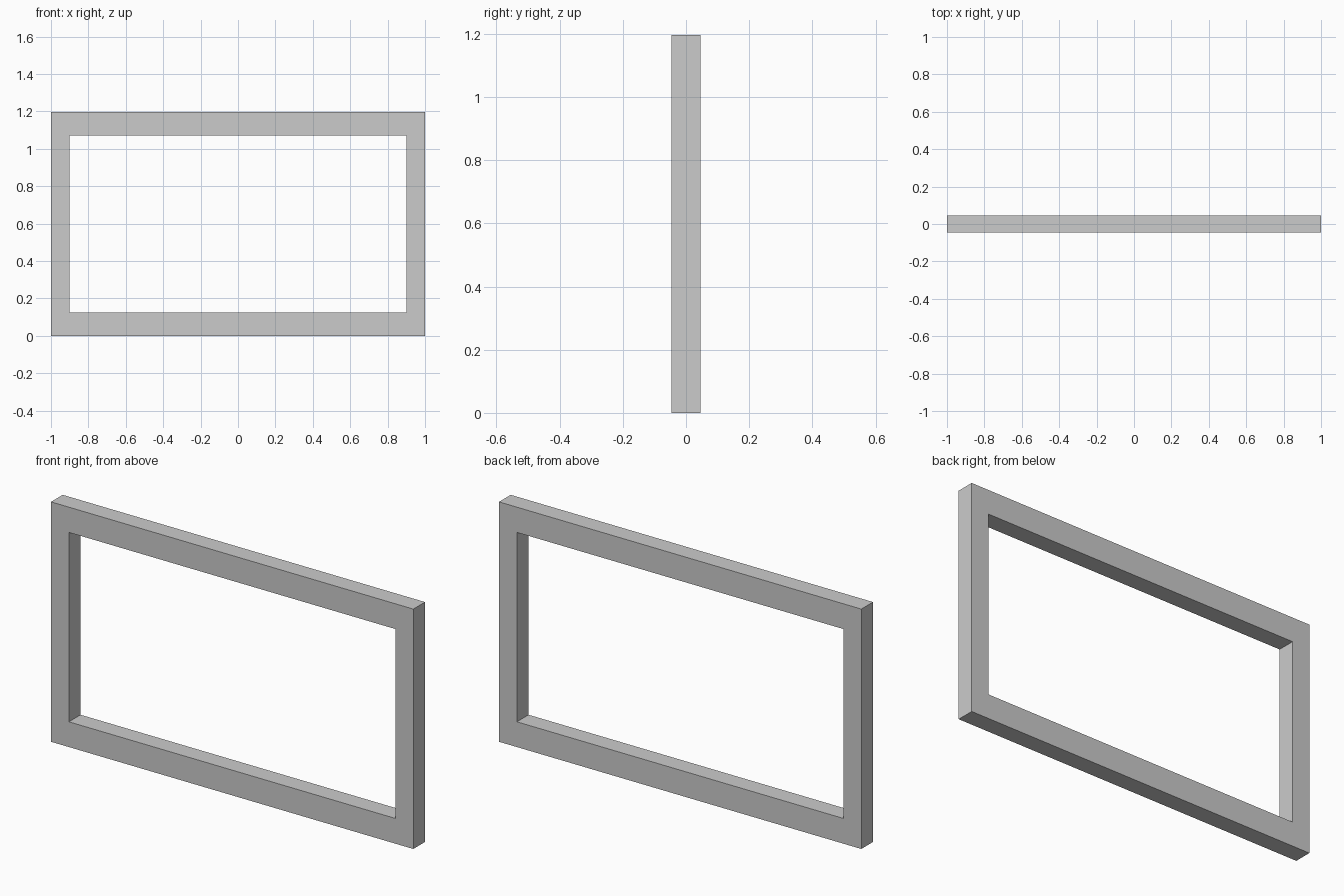
import bpy
import bmesh

if "Cube" in bpy.data.objects:
    bpy.data.objects.remove(bpy.data.objects["Cube"])

HALF_W, HEIGHT, HALF_D = 1.0, 1.197, 0.046
STILE, RAIL = 0.099, 0.126


def rectangle(bm, x, z0, z1, y):
    return [bm.verts.new((px, y, pz)) for px, pz in ((-x, z0), (x, z0), (x, z1), (-x, z1))]


# Rectangular frame: outer and inner loops at front and back, joined all round
bm = bmesh.new()
loops = []
for y, inset in ((-HALF_D, 0), (HALF_D, 0), (HALF_D, 1), (-HALF_D, 1)):
    loops.append(rectangle(bm, HALF_W - STILE * inset, RAIL * inset, HEIGHT - RAIL * inset, y))
for i in range(4):
    a, b = loops[i], loops[(i + 1) % 4]
    for j in range(4):
        k = (j + 1) % 4
        bm.faces.new((a[j], a[k], b[k], b[j]))
bmesh.ops.recalc_face_normals(bm, faces=bm.faces)

mesh = bpy.data.meshes.new("rectangular_frame")
bm.to_mesh(mesh)
bm.free()
bpy.context.collection.objects.link(bpy.data.objects.new("rectangular_frame", mesh))
